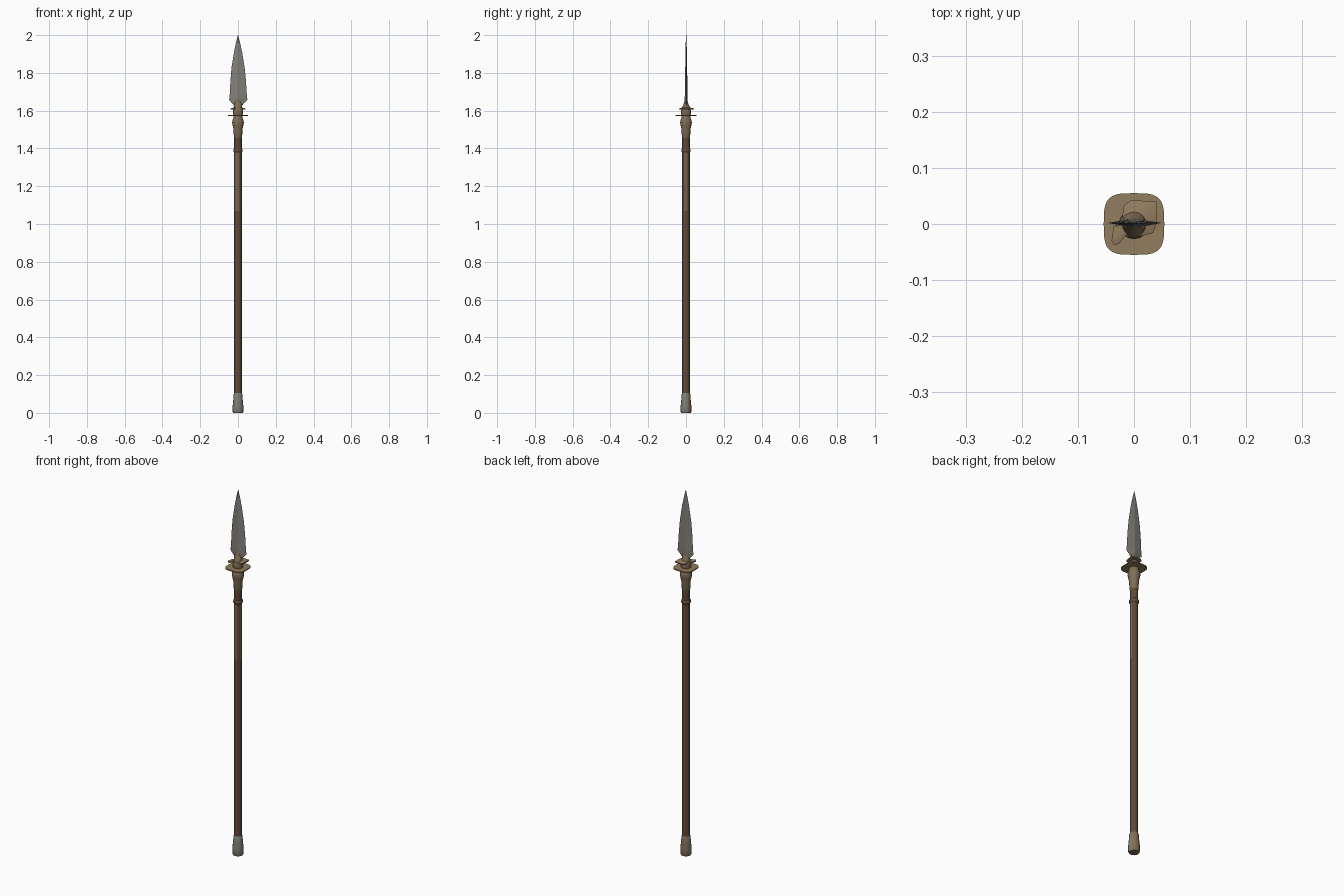
import bpy, bmesh, math

if "Cube" in bpy.data.objects:
    bpy.data.objects.remove(bpy.data.objects["Cube"])


def mat(name, r, g, b):
    m = bpy.data.materials.new(name)
    m.diffuse_color = (r, g, b, 1)
    m.use_nodes = True
    m.node_tree.nodes["Principled BSDF"].inputs["Base Color"].default_value = m.diffuse_color
    return m


STEEL = mat("blade steel", 0.23, 0.215, 0.195)
WOOD = mat("dark wood", 0.115, 0.066, 0.038)
WORN = mat("worn wood", 0.19, 0.13, 0.075)
TAN = mat("tan leather", 0.29, 0.205, 0.115)
BRONZE = mat("old bronze", 0.22, 0.155, 0.09)
PEWTER = mat("butt grey", 0.22, 0.215, 0.19)


def skin(name, rings, mats, rule=None, angle=40):
    """Skin a stack of equal-length point rings, cap both ends, colour by rule."""
    bm = bmesh.new()
    loops = [[bm.verts.new(p) for p in ring] for ring in rings]
    n = len(loops[0])
    for a, b in zip(loops, loops[1:]):
        for i in range(n):
            j = (i + 1) % n
            bm.faces.new((a[i], a[j], b[j], b[i]))
    bm.faces.new(loops[0][::-1])
    bm.faces.new(loops[-1])
    bmesh.ops.recalc_face_normals(bm, faces=bm.faces)
    bm.normal_update()
    if rule:
        for f in bm.faces:
            f.material_index = rule(f)
    me = bpy.data.meshes.new(name)
    bm.to_mesh(me)
    bm.free()
    for m in mats:
        me.materials.append(m)
    ob = bpy.data.objects.new(name, me)
    bpy.context.collection.objects.link(ob)
    bpy.ops.object.select_all(action='DESELECT')
    ob.select_set(True)
    bpy.context.view_layer.objects.active = ob
    bpy.ops.object.shade_smooth_by_angle(angle=math.radians(angle))
    return ob


def ring(z, rx, ry=None, n=16, e=2.0):
    """Superellipse ring; e = 2 is round, higher is squarer."""
    ry = rx if ry is None else ry
    pts = []
    for i in range(n):
        t = math.tau * i / n
        c, s = math.cos(t), math.sin(t)
        pts.append((rx * math.copysign(abs(c) ** (2 / e), c),
                    ry * math.copysign(abs(s) ** (2 / e), s), z))
    return pts


def turned(name, profile, mats, rule=None, **kw):
    return skin(name, [ring(z, r, **kw) for z, r in profile], mats, rule)


# shaft with worn strips on the upper grip
def worn(f):
    if not 1.06 < f.calc_center_median().z < 1.39 or abs(f.normal.z) > 0.5:
        return 0
    a = math.degrees(math.atan2(f.normal.y, f.normal.x))
    return int(-150 < a < -100 or -80 < a < -70 or -20 < a < 20)


turned("shaft", [(0.05, 0.02), (1.07, 0.02), (1.29, 0.02), (1.38, 0.02), (1.47, 0.02)],
       [WOOD, WORN], worn)
turned("shaft_ring", [(1.378, 0.02), (1.383, 0.024), (1.395, 0.024), (1.4, 0.02)], [WOOD])

# butt cap: grey in front, tan behind
turned("butt_cap", [(0, 0.025), (0.006, 0.028), (0.035, 0.0285), (0.07, 0.025),
                    (0.1, 0.023), (0.106, 0.02)],
       [PEWTER, BRONZE], lambda f: int(f.normal.y > 0.35 or f.normal.z < -0.5))

# socket below the guard, and neck through the guard to the blade
turned("socket", [(1.455, 0.02), (1.46, 0.022), (1.5, 0.0235), (1.52, 0.028), (1.535, 0.031),
                  (1.55, 0.029), (1.562, 0.024), (1.576, 0.023)], [BRONZE])
skin("neck", [ring(1.575, 0.024), ring(1.59, 0.027), ring(1.605, 0.025), ring(1.618, 0.021),
              ring(1.632, 0.022, 0.013), ring(1.65, 0.014, 0.009), ring(1.675, 0.004, 0.005)],
     [BRONZE])

# thin rounded-square guard
skin("guard_plate", [ring(1.572, 0.054, 0.055, 32, 3.6), ring(1.577, 0.054, 0.055, 32, 3.6)], [TAN])

# twisted two-lobed leather flap above it
outline = [(0.04, 0.0), (0.04, 0.04), (0.02, 0.041), (-0.005, 0.043), (-0.018, 0.033),
           (-0.021, 0.012), (-0.022, 0.002), (-0.036, -0.004), (-0.04, -0.03), (-0.035, -0.038),
           (-0.026, -0.035), (-0.016, -0.021), (0.0, -0.025), (0.034, -0.016)]
skin("leather_flap", [[(x, y, 1.605) for x, y in outline],
                      [(x, y, 1.611) for x, y in outline],
                      [(x * 0.5, y * 0.5, 1.617) for x, y in outline]], [TAN])

# leaf blade with diamond section: z, left, right, half thickness
sections = [(1.628, 0.022, 0.022, 0.009), (1.657, 0.047, 0.05, 0.008), (1.68, 0.044, 0.047, 0.0075),
            (1.76, 0.04, 0.042, 0.006), (1.83, 0.034, 0.035, 0.005), (1.91, 0.021, 0.022, 0.0035),
            (1.96, 0.011, 0.011, 0.0025), (2.0, 0.0005, 0.0005, 0.0005)]
skin("blade", [[(r, 0.002, z), (0, t + 0.001, z), (-l, 0.002, z), (0, -t + 0.001, z)]
               for z, l, r, t in sections], [STEEL], angle=10)
